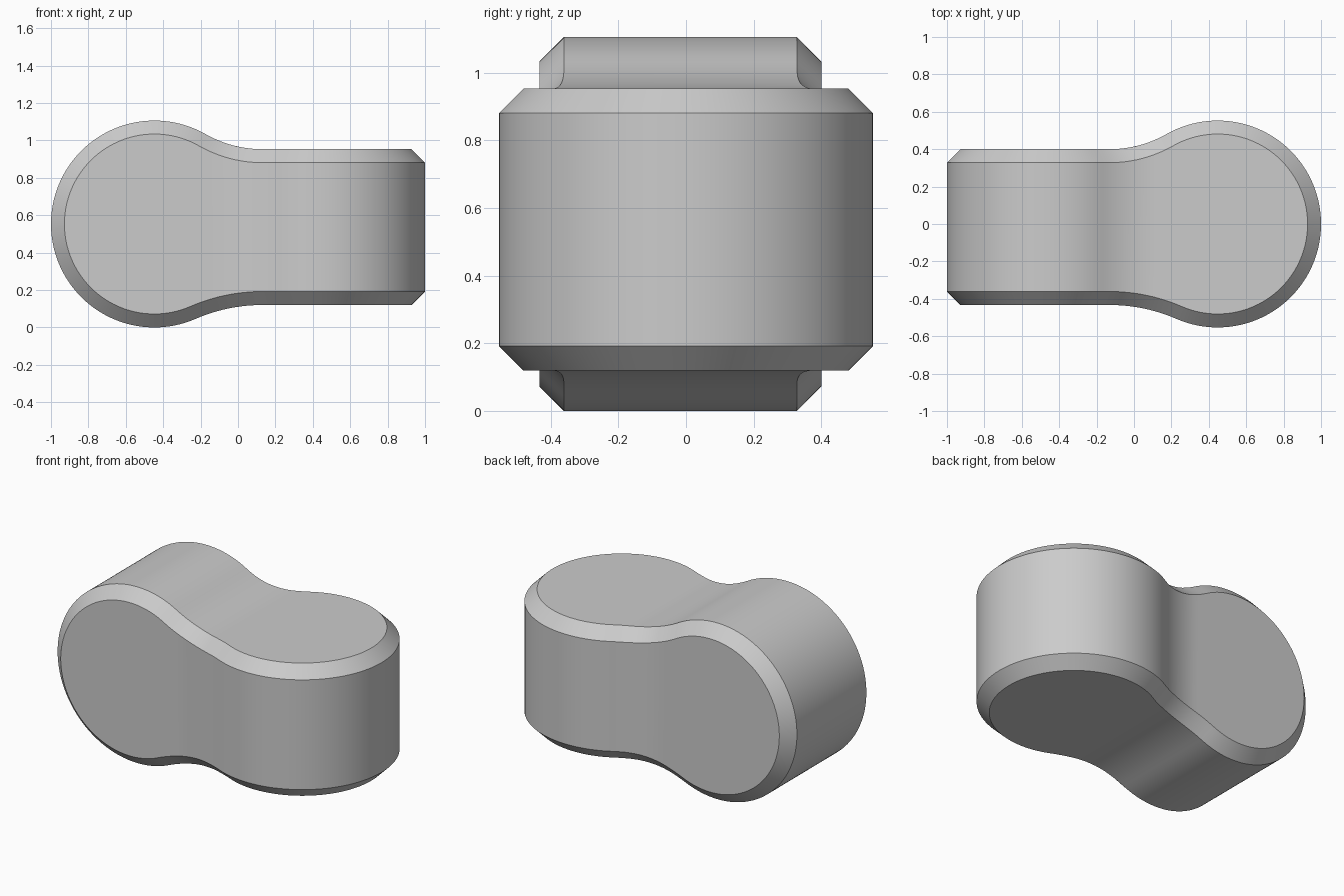
import bpy, bmesh, math

cube = bpy.data.objects.get("Cube")
if cube:
    bpy.data.objects.remove(cube, do_unlink=True)

RADIUS = 0.553      # rounded end
END_X = -0.447      # centre of the rounded end
NECK_X = 0.13       # where the neck fillet meets the flat part
UPPER, LOWER = 0.4, 0.433   # half thickness of the flat part on each side
CHAMFER = 0.072
STEPS = 110


def outline(x, flat):
    """Half height of the paddle outline at x, and its inward normal."""
    dx = NECK_X - END_X
    fillet = (dx * dx + flat * flat - RADIUS ** 2) / (2 * (RADIUS - flat))
    tangent = END_X + dx * RADIUS / (RADIUS + fillet)
    if x < tangent:
        rise = math.sqrt(max(0, RADIUS ** 2 - (x - END_X) ** 2))
        return rise, (END_X - x) / RADIUS, -rise / RADIUS
    if x < NECK_X:
        drop = math.sqrt(fillet ** 2 - (x - NECK_X) ** 2)
        return flat + fillet - drop, (x - NECK_X) / fillet, -drop / fillet
    return flat, 0, -1


def chamfer_pair(x, ysign, zsign):
    """Both ends of the chamfer at one corner of the section."""
    yflat = UPPER if ysign > 0 else LOWER
    zflat = UPPER if zsign > 0 else LOWER
    z, znx, znz = outline(x, zflat)
    y, ynx, yny = outline(-x, yflat)
    ax = x - CHAMFER * ynx
    on_top = (ax, ysign * (y + CHAMFER * yny),
              RADIUS + zsign * outline(ax, zflat)[0])
    bx = x + CHAMFER * znx
    on_side = (bx, ysign * outline(-bx, yflat)[0],
               RADIUS + zsign * (z + CHAMFER * znz))
    return on_top, on_side


# Loft eight-sided sections; both ends fold shut into the rounded rims
bm = bmesh.new()
rings = []
for i in range(STEPS + 1):
    x = -math.cos(math.pi * i / STEPS)
    ft, fs = chamfer_pair(x, -1, 1)
    bt, bs = chamfer_pair(x, 1, 1)
    fbt, fbs = chamfer_pair(x, -1, -1)
    bbt, bbs = chamfer_pair(x, 1, -1)
    rings.append([bm.verts.new(p) for p in (ft, bt, bs, bbs, bbt, fbt, fbs, fs)])
for a, b in zip(rings, rings[1:]):
    for k in range(8):
        n = (k + 1) % 8
        bm.faces.new((a[k], b[k], b[n], a[n]))
bmesh.ops.remove_doubles(bm, verts=bm.verts, dist=0.00005)
bmesh.ops.recalc_face_normals(bm, faces=bm.faces)
mesh = bpy.data.meshes.new("twisted_link")
bm.to_mesh(mesh)
bm.free()
link = bpy.data.objects.new("twisted_link", mesh)
bpy.context.collection.objects.link(link)

# Plain grey colour
grey = bpy.data.materials.new("light_grey")
grey.use_nodes = True
colour = (0.6, 0.6, 0.6, 1)
grey.diffuse_color = colour
grey.node_tree.nodes["Principled BSDF"].inputs["Base Color"].default_value = colour
mesh.materials.append(grey)

bpy.context.view_layer.objects.active = link
link.select_set(True)
bpy.ops.object.shade_smooth_by_angle(angle=math.radians(25))
